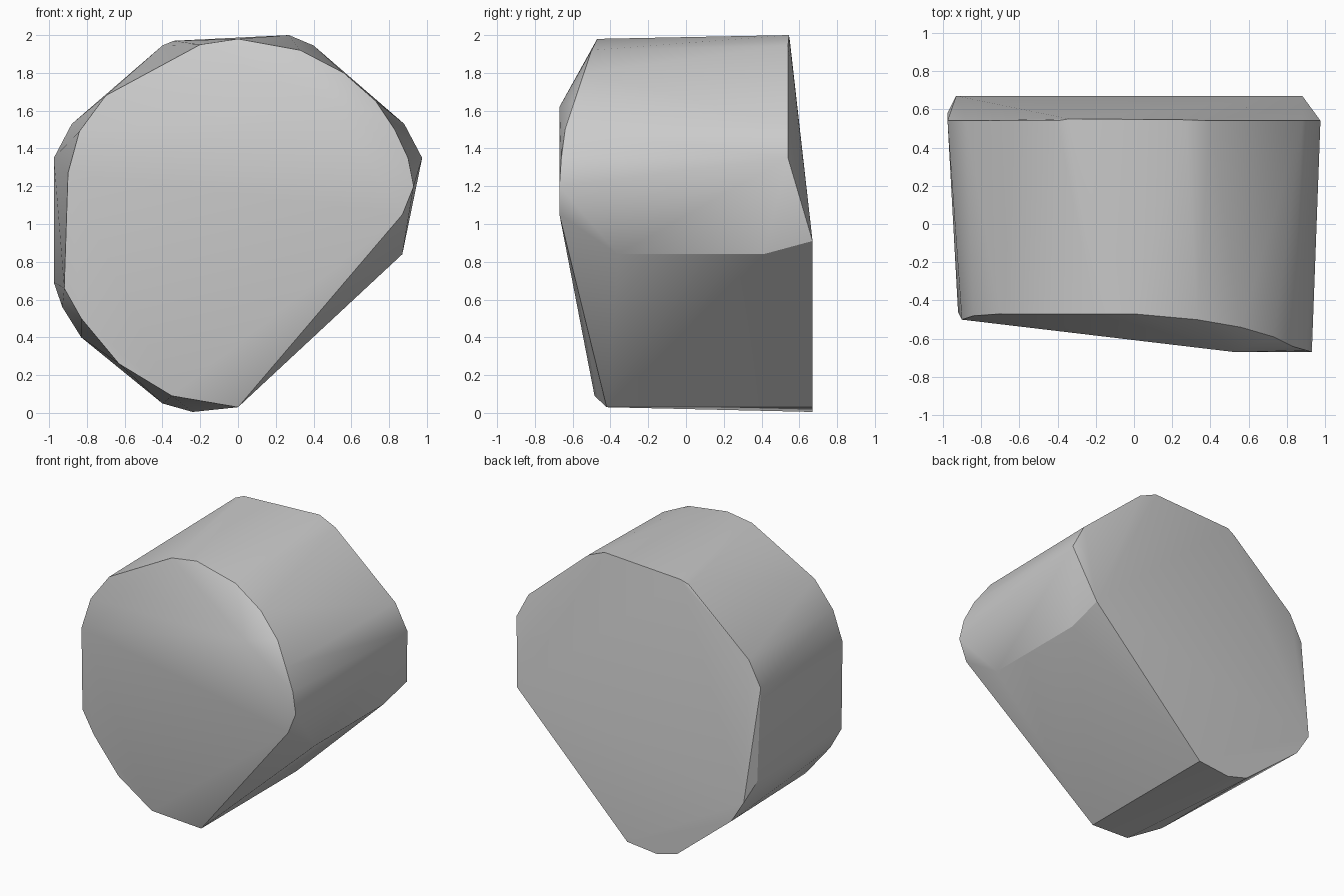
import bpy
import bmesh
import math
from mathutils import Vector

# Remove the default object
default = bpy.data.objects.get("Cube")
if default:
    bpy.data.objects.remove(default, do_unlink=True)


def make_material(name, grey):
    """One flat grey for the whole block."""
    material = bpy.data.materials.new(name)
    material.use_nodes = True
    colour = (grey, grey, grey, 1)
    material.diffuse_color = colour
    shader = material.node_tree.nodes["Principled BSDF"]
    shader.inputs["Base Color"].default_value = colour
    return material


def hull_object(name, points, material):
    """Wrap a convex skin around the rim points of both ends."""
    mesh = bpy.data.meshes.new(name)
    bm = bmesh.new()
    for point in points:
        bm.verts.new(Vector(point))
    result = bmesh.ops.convex_hull(bm, input=list(bm.verts))
    # Drop any rim point that falls inside the skin
    loose = set(result["geom_interior"]) | set(result["geom_unused"])
    unused = [item for item in loose if isinstance(item, bmesh.types.BMVert)]
    bmesh.ops.delete(bm, geom=unused, context="VERTS")
    bmesh.ops.recalc_face_normals(bm, faces=list(bm.faces))
    bm.to_mesh(mesh)
    bm.free()
    mesh.materials.append(material)
    part = bpy.data.objects.new(name, mesh)
    bpy.context.collection.objects.link(part)
    return part


def front_plane(x, z):
    """Depth of the slightly slanted front end."""
    return -0.515 - 0.104 * x - 0.062 * z


# Front end, left side: rim lies in the slanted plane
front_flat = [(-.35, .09), (-.63, .26), (-.83, .5), (-.92, .66), (-.9, 1.27)]
front_rim = [(x, front_plane(x, z), z) for x, z in front_flat]

# Front end, rounded upper rim that falls back from the plane
front_arc = [
    (-.84, -.48, 1.49), (-.7, -.47, 1.68), (-.2, -.47, 1.95), (0, -.47, 1.98),
    (.33, -.5, 1.92), (.56, -.54, 1.8), (.73, -.59, 1.65), (.83, -.64, 1.5),
    (.9, -.66, 1.35), (.93, -.67, 1.2),
]

# Foremost corners and the lowest front corner
front_tips = [(.53, -.67, 1.62), (.87, -.67, 1.05), (0, -.42, .03)]

# Back end, upper rim, leaning forward; mirrored shoulders
shoulders = [(side * x, .54, z) for side in (-1, 1)
             for x, z in ((.975, 1.35), (.88, 1.53), (.4, 1.945))]
back_top = [(-.34, .55, 1.97), (.27, .545, 2)]

# Back end, lower rim on the upright plane
back_low = [
    (-.975, .58, .69), (-.93, .67, .56), (-.83, .67, .4), (-.4, .67, .05),
    (-.24, .67, .005), (0, .67, .03), (.88, .67, .91),
]

# Corners of the slanted cut along the lower flank
flank_cut = [(.87, y, .84) for y in (-.36, .41)]

stone = make_material("stone grey", 0.6)
points = front_rim + front_arc + front_tips
points += shoulders + back_top + back_low + flank_cut
block = hull_object("stone_block", points, stone)

# Soft shading with crisp edges at the ends and the cut
bpy.context.view_layer.objects.active = block
block.select_set(True)
bpy.ops.object.shade_smooth_by_angle(angle=math.radians(30))
